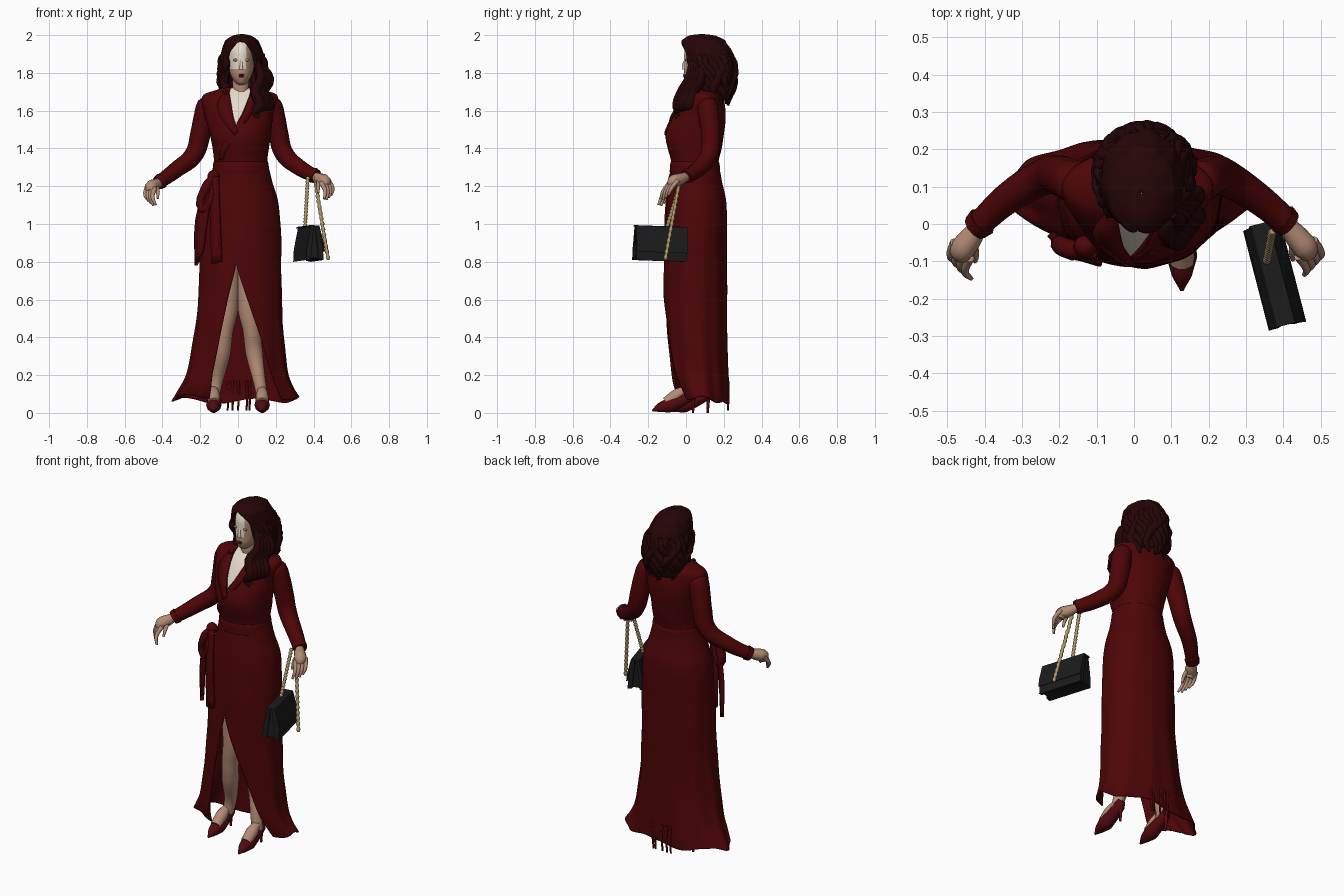
import bpy, bmesh, random
from math import sin, cos, asin, pi, radians
from mathutils import Vector

random.seed(4)
if "Cube" in bpy.data.objects:
    bpy.data.objects.remove(bpy.data.objects["Cube"])


def material(name, r, g, b):
    m = bpy.data.materials.new(name)
    m.use_nodes = True
    m.diffuse_color = (r, g, b, 1)
    node = m.node_tree.nodes["Principled BSDF"]
    node.inputs["Base Color"].default_value = (r, g, b, 1)
    node.inputs["Roughness"].default_value = 0.7
    return m


RED = material("dress red", .075, .0015, .002)
HAIR = material("dark auburn", .019, .0015, .002)
SKIN = material("tan skin", .45, .26, .175)
PALE = material("pale skin", .8, .71, .6)
BLACK = material("bag black", .011, .011, .012)
GOLD = material("chain gold", .42, .31, .14)
SHOE = material("shoe red", .085, .003, .005)
LIP = material("lip red", .13, .012, .015)


def add(name, bm, mat, thick=0.0, smooth=True):
    bmesh.ops.recalc_face_normals(bm, faces=bm.faces)
    me = bpy.data.meshes.new(name)
    bm.to_mesh(me)
    bm.free()
    me.materials.append(mat)
    ob = bpy.data.objects.new(name, me)
    bpy.context.collection.objects.link(ob)
    if smooth:
        me.shade_smooth()
    if thick:
        mod = ob.modifiers.new("thickness", "SOLIDIFY")
        mod.thickness, mod.offset = thick, 0
    return ob


def spline(rows, steps):
    """Smoothly interpolate rows of numbers."""
    out = []
    for i in range(len(rows) - 1):
        a, b, c, d = (rows[min(max(i + k, 0), len(rows) - 1)] for k in (-1, 0, 1, 2))
        for s in range(steps):
            t = s / steps
            out.append([q + t / 2 * (r - p + t * (2*p - 5*q + 4*r - w + t * (3*(q - r) + w - p)))
                        for p, q, r, w in zip(a, b, c, d)])
    return out + [list(rows[-1])]


def loft(name, rows, mat, n=48, steps=4, wave=None, thick=0.0):
    """Rows are z, centre x, front y, back y, half width, and the gap's left and right x."""
    bm = bmesh.new()
    rings = []
    for z, cx, lo, hi, rx, xl, xr in spline(rows, steps):
        clamp = lambda x: asin(max(-.99, min(.99, (x - cx) / rx)))
        a0, a1 = clamp(max(xl, xr)), clamp(xl) + 2 * pi
        ring = []
        for i in range(n + 1):
            a = a0 + (a1 - a0) * i / n
            k, dz = wave(a, z) if wave else (1, 0)
            ring.append(bm.verts.new((cx + rx * k * sin(a),
                                      (lo + hi) / 2 - (hi - lo) / 2 * k * cos(a), z + dz)))
        rings.append(ring)
    for r, s in zip(rings, rings[1:]):
        for i in range(n):
            bm.faces.new((r[i], r[i + 1], s[i + 1], s[i]))
    bmesh.ops.remove_doubles(bm, verts=bm.verts, dist=.0004)
    return add(name, bm, mat, thick)


def tube(name, pts, mat, res=4):
    """Rounded tube through points of x, y, z, radius."""
    cu = bpy.data.curves.new(name, "CURVE")
    cu.dimensions, cu.bevel_depth, cu.bevel_resolution = "3D", 1, 3
    cu.resolution_u, cu.use_fill_caps = res, True
    sp = cu.splines.new("BEZIER")
    sp.bezier_points.add(len(pts) - 1)
    for p, (x, y, z, r) in zip(sp.bezier_points, pts):
        p.co, p.radius = (x, y, z), r
        p.handle_left_type = p.handle_right_type = "AUTO"
    cu.materials.append(mat)
    ob = bpy.data.objects.new(name, cu)
    bpy.context.collection.objects.link(ob)
    bpy.ops.object.select_all(action="DESELECT")
    ob.select_set(True)
    bpy.context.view_layer.objects.active = ob
    bpy.ops.object.convert(target="MESH")
    bpy.ops.object.shade_smooth_by_angle(angle=radians(50))


def ribbon(name, left, right, mat, thick):
    bm = bmesh.new()
    rows = [(bm.verts.new(a[:3]), bm.verts.new(b[:3]))
            for a, b in zip(spline(left, 4), spline(right, 4))]
    for (a, b), (c, d) in zip(rows, rows[1:]):
        bm.faces.new((a, b, d, c))
    add(name, bm, mat, thick)


def blob(name, loc, size, mat):
    bm = bmesh.new()
    bmesh.ops.create_uvsphere(bm, u_segments=16, v_segments=10, radius=1)
    bmesh.ops.scale(bm, vec=size, verts=bm.verts)
    bmesh.ops.translate(bm, vec=loc, verts=bm.verts)
    return add(name, bm, mat)


# Bodice with an open neckline, and the chest beneath
torso = [(1.25, .015, -.075, .172, .143, 0, 0), (1.33, .015, -.075, .17, .138, 0, 0),
         (1.40, .015, -.095, .185, .146, 0, 0), (1.46, .012, -.105, .195, .156, 0, 0),
         (1.52, .01, -.09, .205, .167, -.01, -.01), (1.58, .005, -.06, .207, .18, -.03, .02),
         (1.64, .007, -.025, .2, .197, -.04, .045), (1.682, .01, .01, .19, .192, -.045, .06),
         (1.703, .01, .03, .178, .135, -.045, .063), (1.72, .01, .045, .165, .085, -.04, .065)]
loft("bodice", torso, RED, thick=.006,
     wave=lambda a, z: (1 + .008 * sin(5 * a + 30 * z), 0))
loft("chest", [(z, c, lo + .012, hi - .012, rx - .015, c, c)
               for z, c, lo, hi, rx, _, _ in torso[3:]], PALE)


def on_torso(x, z, gap=.01):
    """Point just in front of the bodice."""
    _, cx, lo, hi, rx, _, _ = min(spline(torso, 12), key=lambda r: abs(r[0] - z))
    return x, (lo + hi) / 2 - (hi - lo) / 2 * cos(asin((x - cx) / rx)) - gap, z


ribbon("right_lapel", [on_torso(*p) for p in ((-.075, 1.7), (-.11, 1.63), (-.09, 1.56), (-.02, 1.47))],
       [on_torso(*p) for p in ((-.045, 1.69), (-.035, 1.63), (-.025, 1.57), (0, 1.49))], RED, .008)
ribbon("left_lapel", [on_torso(*p) for p in ((.062, 1.69), (.045, 1.63), (.01, 1.55), (-.08, 1.42), (-.1, 1.34))],
       [on_torso(*p, gap=.006) for p in ((.085, 1.69), (.09, 1.63), (.05, 1.55), (-.05, 1.41), (-.08, 1.34))], RED, .006)
tube("collar", [(-.06, .01, 1.69, .012), (-.065, .08, 1.705, .015), (.01, .15, 1.715, .016),
                (.08, .08, 1.705, .015), (.075, .01, 1.69, .012)], RED)

# Long skirt with a front slit, soft folds and a flared hem
skirt = [(1.32, .015, -.077, .171, .14, -.01, -.01), (1.22, .015, -.085, .187, .163, -.01, -.01),
         (1.10, .015, -.10, .212, .198, -.01, -.01), (.9, .015, -.11, .213, .211, -.01, -.01),
         (.79, .013, -.113, .214, .213, -.01, -.01), (.6, .012, -.115, .215, .217, -.055, .05),
         (.4, .005, -.108, .215, .234, -.095, .12), (.22, -.002, -.092, .222, .262, -.13, .17),
         (.13, -.01, -.07, .225, .298, -.14, .21), (.075, -.012, -.04, .222, .33, -.15, .235)]


def folds(a, z):
    low = max(0, 1.1 - z)
    return 1 + .022 * low * sin(11 * a + 1) + .006 * sin(4 * a + 22 * z), \
        .02 * (sin(5 * a) + cos(a)) * max(0, 1 - z * 4)


loft("skirt", skirt, RED, n=88, steps=5, wave=folds, thick=.007)
loft("waistband", [(z, .015, -.08 - b, .174 + b, .143 + b, 0, 0)
                   for z, b in ((1.27, .004), (1.29, .004), (1.315, .002), (1.33, -.002))], RED, thick=.004)

# Side sash: knot, loops and two hanging tails
blob("sash_knot", (-.13, -.06, 1.25), (.032, .03, .035), RED)
tube("sash_loop", [(-.13, -.07, 1.25, .018), (-.165, -.07, 1.2, .028), (-.185, -.06, 1.08, .024),
                   (-.155, -.075, 1.1, .022), (-.13, -.075, 1.24, .014)], RED)
ribbon("inner_tail", [(-.135, -.08, 1.25), (-.145, -.09, 1.05), (-.14, -.09, .79)],
       [(-.1, -.085, 1.25), (-.095, -.105, 1.05), (-.085, -.105, .8)], RED, .016)
ribbon("outer_tail", [(-.16, -.06, 1.23), (-.22, -.03, 1.02), (-.222, -.025, .78)],
       [(-.13, -.08, 1.23), (-.165, -.085, 1.02), (-.185, -.07, .86)], RED, .02)

# Sleeves and hands
for side, arm, wrist, palm, tip in (
        ("right", [(-.135, .105, 1.655, .035), (-.16, .113, 1.625, .058), (-.18, .122, 1.56, .056),
                   (-.198, .13, 1.48, .054), (-.232, .13, 1.37, .05), (-.33, .075, 1.285, .043),
                   (-.425, -.01, 1.215, .035)],
         (-.41, 0, 1.225), (-.46, -.07, 1.195), (-.455, -.125, 1.1)),
        ("left", [(.15, .105, 1.655, .035), (.175, .113, 1.625, .058), (.195, .122, 1.56, .056),
                  (.213, .13, 1.48, .053), (.243, .125, 1.375, .05), (.33, .07, 1.295, .043),
                  (.415, 0, 1.25, .037)],
         (.4, .01, 1.255), (.46, -.065, 1.225), (.475, -.115, 1.13))):
    s = -1 if side == "right" else 1
    tube(side + "_sleeve", arm, RED, 6)
    tube(side + "_cuff", [arm[-1][:3] + (.037,), (Vector(arm[-1][:3]) * .8 + Vector(arm[-2][:3]) * .2)[:] + (.042,)], RED)
    w, p, t = Vector(wrist), Vector(palm), Vector(tip)
    tube(side + "_palm", [(*w, .022), (*w.lerp(p, .6), .032), (*p, .034), (*p.lerp(t, .25), .024)], SKIN)
    for i in range(4):
        across = Vector((s * .013, .014, .004)) * (i - 1.5)
        mid = p.lerp(t, .5) + across + Vector((s * .014, -.01, 0))
        tube(f"{side}_finger_{i + 1}", [(*(p + across), .013), (*mid, .0105),
                                        (*(t + across + Vector((0, 0, .008 * abs(i - 1)))), .006)], SKIN)
    tube(side + "_thumb", [(*w.lerp(p, .5), .014), (*(p + Vector((-s * .035, -.01, -.02))), .011),
                           (*(p + Vector((-s * .035, -.03, -.06))), .006)], SKIN)

# Legs, feet and pointed heeled shoes
for side, s, toe in (("right", -1, -.1), ("left", 1, -.178)):
    x = .128 * s
    tube(side + "_leg", [(.06 * s, .04, .82, .075), (.056 * s, .03, .55, .058), (.072 * s, .03, .44, .048),
                         (.086 * s, .05, .32, .048), (.115 * s, toe + .19, .16, .034),
                         (x, toe + .18, .09, .031)], SKIN, 6)
    tube(side + "_foot", [(x, toe + .18, .125, .022), (x, toe + .13, .095, .034), (x, toe + .075, .054, .032)], SKIN)
    tube(side + "_shoe", [(x, toe, .012, .005), (x, toe + .04, .028, .027), (x, toe + .09, .041, .041),
                          (x, toe + .15, .065, .035), (x, toe + .205, .1, .032), (x, toe + .225, .125, .02)], SHOE)
    tube(side + "_heel", [(x, toe + .215, .11, .022), (x, toe + .217, .05, .008), (x, toe + .215, 0, .006)], SHOE)

# Loose threads under the hem
for i, x in enumerate((-.055, -.03, 0, .045, .06)):
    tube(f"hem_thread_{i + 1}", [(x, .22, .17, .009), (x + .004, .224, .1, .007), (x, .222, .012, .005)], RED)

# Neck, head and face
tube("neck", [(.012, .1, 1.6, .06), (.014, .085, 1.68, .045), (.016, .085, 1.78, .045)], SKIN)
head = loft("head", [(z, .017, lo, hi, rx, .017, .017) for z, lo, hi, rx in (
    (1.735, .03, .04, .004), (1.745, .005, .09, .028), (1.78, -.01, .13, .052), (1.82, -.01, .17, .065),
    (1.87, -.01, .2, .071), (1.92, -.006, .2, .069), (1.96, .02, .18, .05), (1.985, .08, .1, .003))], PALE)
head.data.materials.append(SKIN)
for f in head.data.polygons:
    f.material_index = int(f.center.z < 1.815 or f.center.x > .045)
tube("nose", [(.017, -.004, 1.87, .005), (.017, -.014, 1.835, .008), (.017, -.01, 1.82, .011)], PALE)
blob("upper_lip", (.018, -.01, 1.789), (.017, .006, .005), LIP)
blob("lower_lip", (.018, -.009, 1.78), (.014, .006, .005), LIP)
for s, side in ((-1, "right"), (1, "left")):
    blob(side + "_eyelid", (.017 + .03 * s, -.002, 1.868), (.014, .004, .007), SKIN)

# Hair: open shell around the face plus wavy locks
hair = [(1.66, .03, .11, .225, .09, -.05, .1), (1.72, .03, .05, .245, .112, -.06, .1),
        (1.78, .028, .02, .252, .117, -.055, .09), (1.85, .025, -.005, .252, .113, -.052, .085),
        (1.91, .022, -.017, .24, .103, -.045, .075), (1.955, .02, -.02, .21, .087, -.01, .04),
        (1.97, .02, -.015, .2, .078, .01, .01), (1.992, .02, .02, .15, .045, .01, .01),
        (2, .02, .08, .085, .003, .01, .01)]
loft("hair_shell", hair, HAIR, n=72, thick=.012,
     wave=lambda a, z: (1 + .02 * sin(10 * a + 25 * z), 0))
for i in range(26):
    a = radians(62 + 240 * i / 25)
    end = random.uniform(1.62, 1.7)
    pts = []
    for k in range(7):
        z = 1.9 + (end - 1.9) * k / 6
        _, cx, lo, hi, rx, _, _ = min(spline(hair, 6), key=lambda r: abs(r[0] - z))
        b = a + .18 * sin(k * 1.7 + i)
        g = .97 + .07 * sin(k * 2 + i * 2)
        pts.append((cx + rx * g * sin(b), (lo + hi) / 2 - (hi - lo) / 2 * g * cos(b), z,
                    (.01, .02, .022, .024, .024, .018, .006)[k]))
    tube(f"hair_lock_{i + 1}", pts, HAIR, 3)
for i in range(5):
    x, y = .105 + .012 * i, -.04 + .016 * i
    tube(f"shoulder_lock_{i + 1}", [(.1, .03 + .01 * i, 1.86, .015), (x + .015, y + .055, 1.77, .024),
                                    (x - .015, y + .02, 1.7, .028), (x + .012, y - .005, 1.63, .028),
                                    (x - .02, y, 1.585 + .008 * i, .02), (x + .005, y - .01, 1.56 + .012 * i, .005)], HAIR)


# Handbag: gusset, side panels and flap, all wedge shaped
def bag_part(name, profile, half, mat=BLACK):
    bm = bmesh.new()
    ends = [[bm.verts.new((u, y, z)) for u, z in profile] for y in (-half, half)]
    bm.faces.new(ends[0])
    bm.faces.new(ends[1])
    for i in range(len(profile)):
        j = (i + 1) % len(profile)
        bm.faces.new((ends[0][i], ends[0][j], ends[1][j], ends[1][i]))
    ob = add(name, bm, mat, smooth=False)
    ob.location, ob.rotation_euler = (.38, -.168, 0), (radians(-2), 0, radians(14.5))


bag_part("bag_gusset", [(-.035, .815), (.035, .815), (.012, .98), (-.012, .98)], .128)
for s, side in ((-1, "inner"), (1, "outer")):
    bag_part(f"bag_{side}_panel", [(s * .022, .81), (s * .048, .805), (s * .044, .87), (s * .02, .985), (s * .004, .985)], .137)
bag_part("bag_flap", [(.05, .85), (.055, .85), (.048, .9), (.025, .988), (-.025, .99), (-.03, .983), (.02, .981)], .14)

# Chain strap in two strands
for name, a, b in (("inner_chain", (.37, -.02, 1.25), (.355, -.1, .985)),
                   ("outer_chain", (.405, -.03, 1.25), (.478, -.11, .81))):
    a, b = Vector(a), Vector(b)
    tube(name, [(*a.lerp(b, i / 30), .0115 if i % 2 else .007) for i in range(31)], GOLD, 2)
